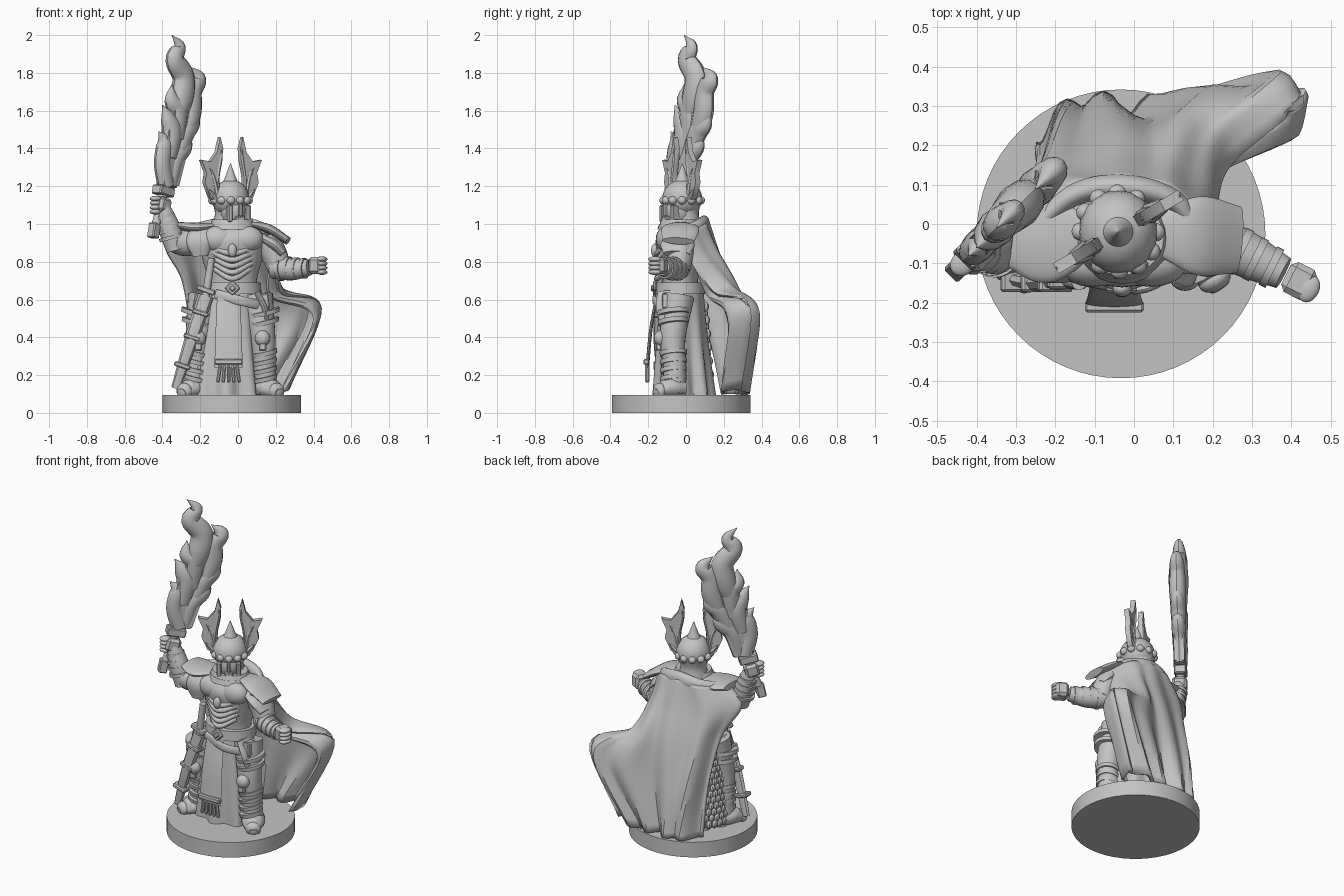
import bpy, bmesh
from math import sin, cos, pi, radians
from mathutils import Vector, Matrix, Euler

if "Cube" in bpy.data.objects:
    bpy.data.objects.remove(bpy.data.objects["Cube"])
grey = bpy.data.materials.new("stone grey")
grey.use_nodes = True
grey.diffuse_color = (0.55, 0.55, 0.55, 1)
grey.node_tree.nodes["Principled BSDF"].inputs["Base Color"].default_value = grey.diffuse_color
parts = []

def add(name, bm):
    bmesh.ops.recalc_face_normals(bm, faces=bm.faces)
    mesh = bpy.data.meshes.new(name)
    bm.to_mesh(mesh)
    mesh.materials.append(grey)
    parts.append(bpy.data.objects.new(name, mesh))
    bpy.context.collection.objects.link(parts[-1])
    return parts[-1]

def placed(location, size, turn=(0, 0, 0)):
    return Matrix.LocRotScale(Vector(location), Euler([radians(a) for a in turn]), Vector(size))

def ball(name, location, size, turn=(0, 0, 0)):
    bm = bmesh.new()
    bmesh.ops.create_uvsphere(bm, u_segments=20, v_segments=12, radius=1, matrix=placed(location, size, turn))
    add(name, bm)

def block(name, location, size, turn=(0, 0, 0), bevel=0.006):
    bm = bmesh.new()
    bmesh.ops.create_cube(bm, size=1, matrix=placed(location, size, turn))
    bmesh.ops.bevel(bm, geom=bm.edges[:], offset=bevel, segments=1, affect="EDGES")
    add(name, bm)

# Smooth curve through the points
def spline(points, steps=6):
    points = [Vector(p) for p in points]
    points = [2 * points[0] - points[1]] + points + [2 * points[-1] - points[-2]]
    result = []
    for a, b, c, d in zip(points, points[1:], points[2:], points[3:]):
        for t in [i / steps for i in range(steps)]:
            bend, twist = a - 2.5 * b + 2 * c - d / 2, 1.5 * (b - c) + (d - a) / 2
            result.append(b + (c - a) * t / 2 + bend * t * t + twist * t ** 3)
    return result + [points[-2]]

# Elliptical sweep along a smooth path; side is the wide direction
def tube(name, points, radii, side=(1, 0, 0), flat=1.0, ripple=0.0, sides=24):
    path, widths = spline(points), [v.x for v in spline([(r, 0, 0) for r in radii])]
    bm, rings = bmesh.new(), []
    for i, centre in enumerate(path):
        along = (path[min(i + 1, len(path) - 1)] - path[max(i - 1, 0)]).normalized()
        across = (Vector(side) - along * along.dot(Vector(side))).normalized()
        other = along.cross(across) * flat
        rings.append([])
        for a in [2 * pi * k / sides for k in range(sides)]:
            r = max(widths[i], 0.002) * (1 + ripple * i / len(path) * cos(8 * a))
            rings[-1].append(bm.verts.new(centre + (across * cos(a) + other * sin(a)) * r))
    for low, high in zip(rings, rings[1:]):
        for k in range(sides):
            bm.faces.new((low[k - 1], low[k], high[k], high[k - 1]))
    bm.faces.new(rings[0])
    bm.faces.new(rings[-1])
    add(name, bm)

# Flat outline of (sideways, height) pairs with thickness
def plate(name, outline, origin, direction, thickness):
    bm, u = bmesh.new(), Vector(direction).normalized()
    normal = u.cross(Vector((0, 0, 1))) * thickness
    face = bm.faces.new([bm.verts.new(Vector(origin) - normal / 2 + u * s + Vector((0, 0, z))) for s, z in outline])
    moved = bmesh.ops.extrude_face_region(bm, geom=[face])["geom"]
    bmesh.ops.translate(bm, vec=normal, verts=[v for v in moved if isinstance(v, bmesh.types.BMVert)])
    add(name, bm)

# Round base, robe, torso and belt
tube("base", [(-.033, -.025, 0), (-.033, -.025, .095)], [.367, .367], sides=64)
tube("robe", [(-.05, -.02, .66), (-.06, -.02, .4), (-.06, -.01, .09)], [.14, .16, .19], flat=.8, ripple=.12, sides=64)
tube("torso", [(-.03, -.03, z) for z in (.6, .7, .82, .92, 1)], [.14, .13, .16, .18, .11], flat=.72)
tube("belt", [(-.03, -.03, .63), (-.03, -.03, .69)], [.155, .15], flat=.85)
for size, y in ((.06, -.165), (.03, -.175)):
    block("buckle", (-.03, y, .66), (size, .02, size), (0, 45, 0))
tube("hanging_belt", [(-.12, -.15, .63), (.03, -.165, .59), (.17, -.07, .56)], [.025] * 3, (0, 0, 1), .4)
for i in range(5):
    z, w = .71 + .033 * i, .09 + .01 * i
    tube("chest_chevron", [(-.03 - w, -.1, z + .05), (-.03, -.155, z), (-.03 + w, -.1, z + .05)], [.015] * 3, (0, 0, 1))
for s in (-1, 1):
    ball("chest_plate", (-.03 + .075 * s, -.1, .92), (.09, .06, .07))
    tube("hip_plate", [(-.03 + x * s, -.08, z) for x, z in ((.13, .64), (.17, .56), (.185, .48))], [.07, .08, .06], (0, 1, 0), .25)
ball("medallion", (-.03, -.165, .86), (.024, .02, .036))
for z, r in ((.97, .13), (.995, .118)):
    tube("collar", [(-.03, -.035, z), (-.03, -.035, z + .03)], [r, r - .012], flat=.9)
# Front cloth with fringe
tube("front_cloth", [(-.05, -.15, .64), (-.05, -.185, .45), (-.05, -.205, .24)], [.06, .068, .075], flat=.13)
block("cloth_trim", (-.05, -.21, .27), (.15, .03, .03))
for i in range(5):
    block("fringe", (-.1 + .025 * i, -.205, .21), (.019, .022, .1), (0, 4 * (2 - i), 0))
# Legs with bands, knee skulls and boots
for name, s, x in (("left", 1, .13), ("right", -1, -.21)):
    ankle = [(x - .03 * s, -.04, .62), (x, -.07, .4), (x + .01 * s, -.06, .24), (x + .02 * s, -.06, .1)]
    tube(name + "_leg", ankle, [.085, .068, .06, .06])
    for z, r in ((.17, .068), (.215, .068), (.26, .068), (.305, .07), (.47, .08), (.52, .083)):
        tube(name + "_leg_band", [(x + .01 * s, -.066, z), (x + .005 * s, -.068, z + .022)], [r, r + .003])
    ball(name + "_knee_skull", (x, -.135, .395), (.04, .035, .042))
    block(name + "_knee_jaw", (x, -.145, .35), (.04, .03, .04))
    tube(name + "_boot", [(x, -.03, .13), (x + .04 * s, -.09, .13), (x + .09 * s, -.16, .105)], [.065, .065, .028], flat=.8)
    for i in range(4):
        spot = (x + (.015 + .02 * i) * s, -.06 - .027 * i, .165 - .016 * i)
        ball(name + "_boot_plate", spot, (.062 - .006 * i, .03, .042), (0, 0, 30 * s))
# Scale mail on the right hip
mail = bmesh.new()
for row in range(13):
    for col in range(9):
        a, r = radians(122 + 11 * (col + row % 2 / 2)), .2 - .045 * row / 12
        spot = placed((-.06 + r * cos(a), -.01 + .85 * r * sin(a), .13 + .036 * row), (.02, .02, .026))
        bmesh.ops.create_uvsphere(mail, u_segments=8, v_segments=6, radius=1, matrix=spot)
add("scale_mail", mail)
# Scabbard and pouches at the hips
tube("scabbard", [(-.17, -.14, .62), (-.25, -.15, .38), (-.33, -.13, .13)], [.042, .036, .024], flat=.6, sides=8)
tube("dagger_grip", [(-.17, -.14, .62), (-.14, -.15, .82)], [.022, .018])
block("dagger_guard", (-.17, -.145, .65), (.1, .04, .03), (0, 20, 0))
for z in (.53, .4, .25):
    block("scabbard_band", (-.2 - .34 * (.53 - z), -.145, z), (.09, .055, .025), (0, 18, 0))
for name, x in (("right_pouch", -.2), ("left_pouch", .13)):
    block(name, (x, -.09, .59), (.07, .075, .08), (0, -50 * x, 0))
# Shoulder armour
tube("left_shoulder", [(.06, -.03, 1), (.16, -.03, .975), (.265, -.04, .91)], [.05, .1, .085], (0, 1, 0), .25)
tube("left_shoulder_low", [(.12, -.04, .93), (.19, -.045, .89), (.24, -.05, .84)], [.07, .09, .07], (0, 1, 0), .35)
tube("right_shoulder", [(-.12, -.03, .99), (-.22, -.04, .98), (-.31, -.03, .99)], [.06, .11, .08], (0, 1, 0), .25)
tube("right_shoulder_low", [(-.16, -.09, .97), (-.2, -.12, .91), (-.2, -.12, .83)], [.06, .075, .04], flat=.4)
# Left arm reaching out and right arm raised
tube("left_upper_arm", [(.14, -.03, .93), (.19, -.03, .84), (.22, -.04, .76)], [.07, .07, .06])
tube("left_forearm", [(.19, -.03, .77), (.29, -.08, .76), (.38, -.125, .77)], [.06, .058, .042], (0, 0, 1))
tube("right_upper_arm", [(-.19, -.03, .92), (-.28, -.05, .9), (-.34, -.07, .91)], [.075, .07, .06], (0, 0, 1))
tube("right_forearm", [(-.33, -.07, .86), (-.36, -.07, .97), (-.4, -.075, 1.09)], [.05, .058, .04])
block("left_fist", (.42, -.145, .78), (.075, .085, .09), (0, 0, -27), .015)
block("right_fist", (-.405, -.075, 1.1), (.085, .085, .08), (0, 15, 45), .015)
for i in range(4):
    x, z, r = .22 + .04 * i, .92 + .037 * i, .066 - .004 * i
    tube("left_arm_band", [(x, .065 - .5 * x, .765), (x + .018, .056 - .5 * x, .765)], [r] * 2, (0, 0, 1))
    tube("right_arm_band", [(-.35 - .012 * i, -.07, z), (-.355 - .012 * i, -.07, z + .018)], [r] * 2)
    ball("left_finger", (.445, -.165, .745 + .023 * i), (.026, .036, .015), (0, 0, -27))
    ball("right_finger", (-.435, -.1, 1.065 + .023 * i), (.035, .03, .015), (0, 0, 45))
# Sword with a flaming blade, lying in one upright diagonal plane
diagonal = (1, 1, 0)
tube("sword_grip", [(-.445, -.11, .95), (-.415, -.08, 1.08), (-.385, -.045, 1.22)], [.026, .022, .03])
block("sword_pommel", (-.445, -.11, .965), (.05, .05, .08), (0, 12, 45))
block("sword_guard", (-.395, -.055, 1.175), (.11, .07, .05), (0, 12, 45))
plate("blade", [(-.1, 1.2), (.01, 1.2), (.15, 1.6), (.1, 1.74), (.02, 1.7), (-.08, 1.45)], (-.34, 0, 0), diagonal, .06)
flames = {
    "tip": ([(-.35, 1.5), (-.3, 1.66), (-.29, 1.78), (-.335, 1.87), (-.31, 1.94), (-.35, 2)], [.04, .07, .065, .055, .035, 0]),
    "right_tip": ([(-.3, 1.4), (-.25, 1.58), (-.24, 1.7), (-.21, 1.77), (-.25, 1.83)], [.04, .06, .055, .045, 0]),
    "left_low": ([(-.38, 1.2), (-.4, 1.32), (-.39, 1.43), (-.42, 1.49)], [.05, .05, .045, 0]),
    "left_mid": ([(-.37, 1.35), (-.35, 1.48), (-.37, 1.56), (-.4, 1.63)], [.05, .06, .045, 0]),
    "left_high": ([(-.33, 1.45), (-.32, 1.6), (-.35, 1.66), (-.35, 1.74)], [.05, .06, .045, 0]),
    "right_low": ([(-.36, 1.2), (-.33, 1.34), (-.28, 1.42), (-.28, 1.5)], [.04, .05, .045, 0]),
    "right_mid": ([(-.34, 1.3), (-.28, 1.48), (-.24, 1.54), (-.23, 1.64)], [.04, .055, .045, 0])}
for name, (line, widths) in flames.items():
    tube("flame_" + name, [(x, x + .34, z) for x, z in line], widths, diagonal, .8, sides=12)
# Helmet, turned a little to the left
facing, lateral = Vector((.5, -.85, 0)), Vector((.85, .5, 0))
def on_head(forward, sideways, z):
    return Vector((-.04, -.02, z)) + facing * forward + lateral * sideways
ball("face", on_head(.03, 0, 1.07), (.07, .075, .09))
ball("helmet", on_head(0, 0, 1.135), (.1, .106, .1))
tube("neck_guard", [on_head(-.015, 0, z) for z in (1, 1.06, 1.13)], [.085, .075, .092])
block("nose_guard", on_head(.107, 0, 1.075), (.02, .024, .07), (0, 0, 30))
block("chin_guard", on_head(.09, 0, 1.02), (.05, .05, .045), (0, 0, 30))
for i in range(12):
    a = pi * i / 6
    ball("brow_skull", on_head(cos(a) * .1, sin(a) * .096, 1.125), (.023, .023, .022))
tube("crest_spike", [on_head(0, 0, z) for z in (1.21, 1.245, 1.26, 1.32)], [.045, .03, .024, .002])
wing = [(.07, 1.1), (.13, 1.14), (.165, 1.22), (.155, 1.27), (.185, 1.34), (.13, 1.33), (.09, 1.38), (.07, 1.46), (.052, 1.4), (.08, 1.22)]
spines = [[(.08, 1.12), (.085, 1.24), (.065, 1.36), (.07, 1.46)], [(.085, 1.14), (.12, 1.27), (.185, 1.34)], [(.08, 1.12), (.13, 1.17), (.165, 1.22)]]
for s in (-1, 1):
    block("cheek_guard", on_head(.07, .052 * s, 1.055), (.026, .07, .09), (0, 0, 30 + 12 * s))
    plate("helmet_wing", wing, on_head(0, 0, 0), lateral * s, .03)
    for spine in spines:
        tube("wing_spine", [on_head(0, u * s, z) for u, z in spine], [.028] + [.02] * (len(spine) - 2) + [.004], facing, .6, sides=8)
# Billowing cloak, from its right edge to its left edge
guides = [
    [(-.3, -.02, .98), (-.38, -.02, .88), (-.29, .04, .7), (-.25, .12, .4), (-.25, .2, .1)],
    [(-.16, .09, .99), (-.22, .11, .85), (-.19, .18, .65), (-.16, .27, .35), (-.14, .31, .1)],
    [(-.03, .11, 1.01), (0, .16, .85), (.02, .23, .65), (.03, .27, .4), (-.01, .29, .1)],
    [(.1, .08, .99), (.12, .14, .85), (.17, .25, .68), (.31, .36, .5), (.12, .31, .1)],
    [(.18, 0, .95), (.2, .05, .8), (.24, .17, .64), (.43, .33, .56), (.26, .27, .13)],
    [(.18, -.02, .92), (.17, .06, .78), (.17, .13, .62), (.4, .22, .5), (.22, .18, .1)]]
cloth, grid = bmesh.new(), []
for j, row in enumerate(zip(*[spline(guide, 8) for guide in guides])):
    folds = [Vector((0, (.004 + .0006 * j) * sin(2 * pi * i / 7 + j / 10), 0)) for i in range(41)]
    grid.append([cloth.verts.new(p + fold) for p, fold in zip(spline(row, 8), folds)])
for upper, lower in zip(grid, grid[1:]):
    for i in range(len(upper) - 1):
        cloth.faces.new((upper[i], upper[i + 1], lower[i + 1], lower[i]))
thick = add("cloak", cloth).modifiers.new("cloth thickness", "SOLIDIFY")
thick.thickness, thick.offset = .022, 0
mantle = [(-.28, -.04, .96), (-.16, .07, .98), (-.03, .095, 1), (.1, .06, .98), (.16, -.03, .95)]
tube("cloak_collar", mantle, [.03, .04, .045, .04, .03], (0, 0, 1), .7)
# Smooth shading with sharp creases kept
for part in parts:
    part.select_set(True)
bpy.context.view_layer.objects.active = parts[0]
bpy.ops.object.shade_smooth_by_angle(angle=radians(35))
